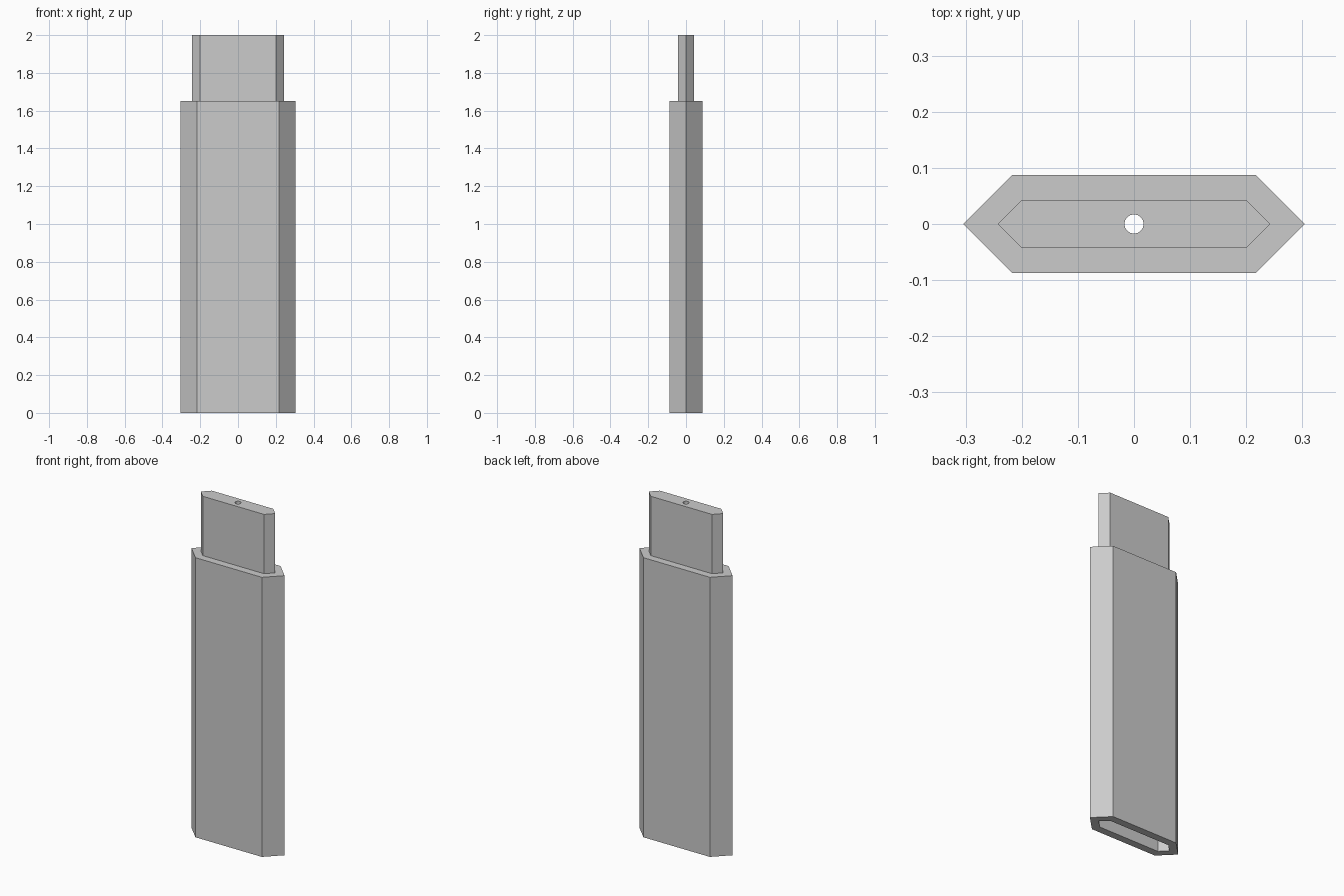
import bpy, bmesh, math

cube = bpy.data.objects.get("Cube")
if cube:
    bpy.data.objects.remove(cube, do_unlink=True)

HEIGHT, SHOULDER, SOCKET = 2.0, 1.65, 0.35
HOLE_RADIUS, HOLE_SIDES = 0.017, 32

grey = bpy.data.materials.new("light_grey")
grey.use_nodes = True
color = (0.6, 0.6, 0.6, 1)
grey.diffuse_color = color
grey.node_tree.nodes["Principled BSDF"].inputs["Base Color"].default_value = color


def hexagon(tip, flat, half_depth):
    """Long hexagon with pointed ends on the x axis."""
    return [(tip, 0), (flat, half_depth), (-flat, half_depth),
            (-tip, 0), (-flat, -half_depth), (flat, -half_depth)]


wide = hexagon(0.304, 0.217, 0.087)
narrow = hexagon(0.243, 0.2, 0.043)
step = 2 * math.pi / HOLE_SIDES
circle = [(HOLE_RADIUS * math.cos(i * step), HOLE_RADIUS * math.sin(i * step))
          for i in range(HOLE_SIDES)]

bm = bmesh.new()


def ring(outline, z):
    return [bm.verts.new((x, y, z)) for x, y in outline]


def wall(a, b, smooth=False):
    """Quads between two rings with the same number of points."""
    for i in range(len(a)):
        j = (i + 1) % len(a)
        bm.faces.new((a[i], a[j], b[j], b[i])).smooth = smooth


def pierced_cap(outer, inner):
    """Flat face between a hexagon and the round hole."""
    edges = [bm.edges.get((r[i - 1], r[i])) for r in (outer, inner) for i in range(len(r))]
    bmesh.ops.triangle_fill(bm, edges=edges, use_beauty=True)


# Outer body, shoulder and tongue
body_bottom, body_top = ring(wide, 0), ring(wide, SHOULDER)
tongue_bottom, tongue_top = ring(narrow, SHOULDER), ring(narrow, HEIGHT)
wall(body_bottom, body_top)
wall(body_top, tongue_bottom)
wall(tongue_bottom, tongue_top)

# Socket in the underside, matching the tongue
socket_rim, socket_end = ring(narrow, 0), ring(narrow, SOCKET)
wall(body_bottom, socket_rim)
wall(socket_rim, socket_end)

# Round hole from the tongue down to the socket
hole_top, hole_bottom = ring(circle, HEIGHT), ring(circle, SOCKET)
wall(hole_top, hole_bottom, smooth=True)
pierced_cap(tongue_top, hole_top)
pierced_cap(socket_end, hole_bottom)

# Keep the hole rims crisp
for r in (hole_top, hole_bottom):
    for i in range(HOLE_SIDES):
        bm.edges.get((r[i - 1], r[i])).smooth = False

bmesh.ops.recalc_face_normals(bm, faces=bm.faces)
mesh = bpy.data.meshes.new("plug_and_socket_bar")
bm.to_mesh(mesh)
bm.free()
mesh.materials.append(grey)
bar = bpy.data.objects.new("plug_and_socket_bar", mesh)
bpy.context.collection.objects.link(bar)
